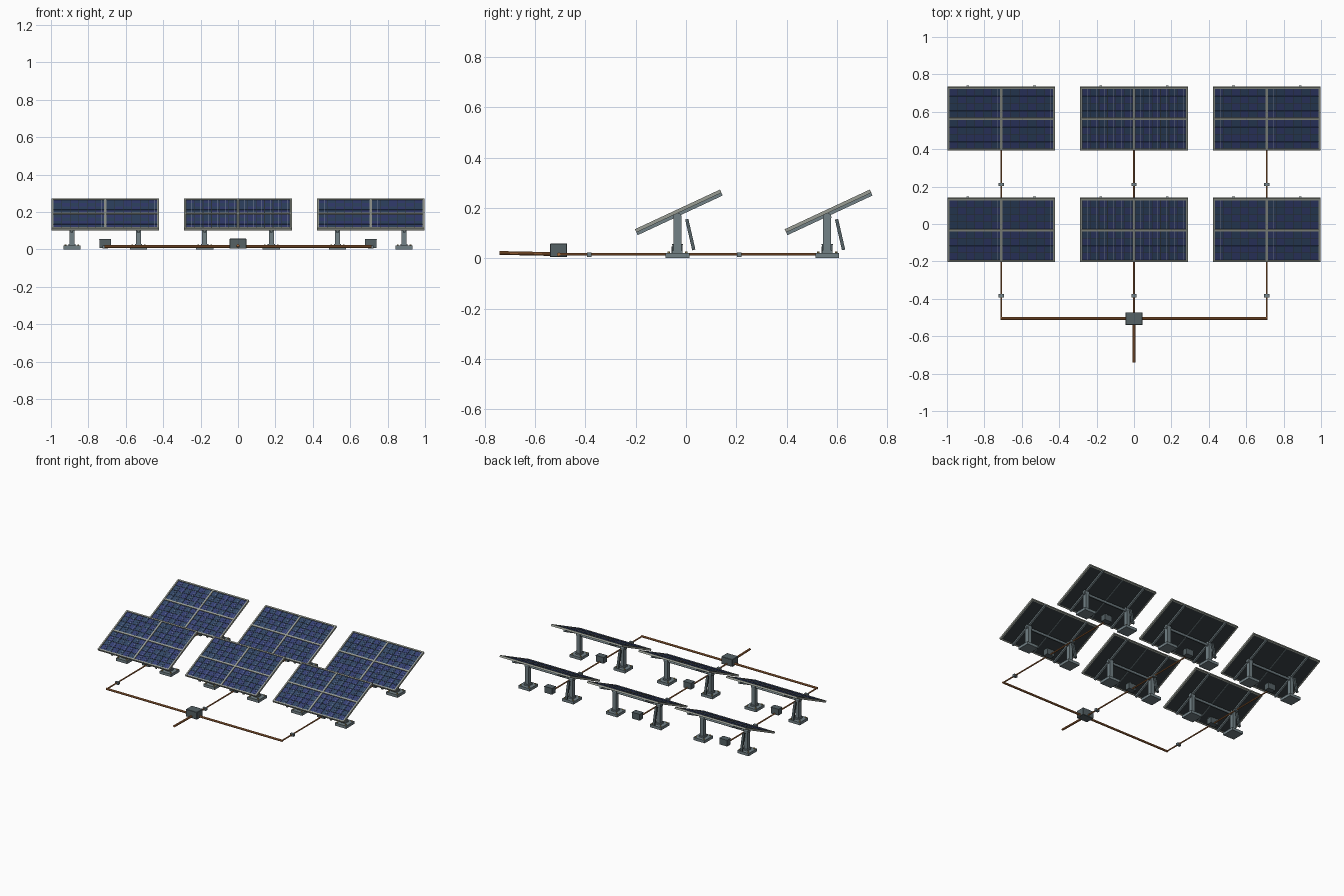
import bpy, bmesh, math, random
from mathutils import Matrix, Vector

if "Cube" in bpy.data.objects:
    bpy.data.objects.remove(bpy.data.objects["Cube"])

random.seed(4)
TILT = math.radians(25)
W, L = 0.575, 0.373                      # panel width and slope length
COLS, ROWS = (-0.71, 0, 0.71), (-0.034, 0.561)


def material(name, rgb):
    m = bpy.data.materials.new(name)
    m.diffuse_color = (*rgb, 1)
    m.use_nodes = True
    m.node_tree.nodes["Principled BSDF"].inputs["Base Color"].default_value = m.diffuse_color
    return m


FRAME = material("frame_grey", (0.32, 0.34, 0.30))
BLUE = material("cell_blue", (0.035, 0.05, 0.17))
NAVY = material("cell_navy", (0.03, 0.06, 0.13))
SILVER = material("wire_silver", (0.25, 0.28, 0.38))
BACK = material("back_sheet", (0.03, 0.04, 0.045))
STEEL = material("steel", (0.17, 0.22, 0.24))
DARK = material("box_grey", (0.09, 0.12, 0.13))
COPPER = material("cable_orange", (0.42, 0.16, 0.05))
BRASS = material("bolt_brass", (0.45, 0.33, 0.1))


def box(bm, c, s, rx=0):
    m = Matrix.Translation(c) @ Matrix.Rotation(rx, 4, 'X') @ Matrix.Diagonal((*s, 1))
    bmesh.ops.create_cube(bm, size=1, matrix=m)


def rod(bm, a, b, r, n=10):
    a, b = Vector(a), Vector(b)
    d = b - a
    m = Matrix.Translation((a + b) / 2) @ d.to_track_quat('Z', 'Y').to_matrix().to_4x4()
    bmesh.ops.create_cone(bm, cap_ends=True, segments=n, radius1=r, radius2=r,
                          depth=d.length, matrix=m)


def finish(bm, name, mat, spots=((0, 0, 0),), tilt=0, z=0):
    """Turn a bmesh into one mesh, placed at every spot."""
    me = bpy.data.meshes.new(name)
    bm.to_mesh(me)
    bm.free()
    me.materials.append(mat)
    for p in spots:
        ob = bpy.data.objects.new(name, me)
        ob.location = (p[0], p[1], p[2] + z)
        ob.rotation_euler.x = tilt
        bpy.context.collection.objects.link(ob)


units = [(x, y, 0) for x in COLS for y in ROWS]
PZ = 0.194                               # height of the panel top at its middle


def panel_part(bm, name, mat):
    finish(bm, name, mat, units, TILT, PZ)


# panel frame: rim plus middle cross bars
bm = bmesh.new()
b = 0.010
for s in (-1, 1):
    box(bm, (s * (W - b) / 2, 0, -0.007), (b, L, 0.014))
    box(bm, (0, s * (L - b) / 2, -0.007), (W - 2 * b, b, 0.014))
box(bm, (0, 0, -0.005), (0.012, L - 2 * b, 0.010))
box(bm, (0, 0, -0.005), (W - 2 * b, 0.012, 0.0098))
panel_part(bm, "panel_frame", FRAME)

# dark back sheet
bm = bmesh.new()
box(bm, (0, 0, -0.009), (W - 2 * b, L - 2 * b, 0.008))
panel_part(bm, "back_sheet", BACK)

# solar cells in two shades and thin conductor wires
cells = (bmesh.new(), bmesh.new())
wires = bmesh.new()
qw, ql = (W - 2 * b - 0.012) / 2, (L - 2 * b - 0.012) / 2
nx, ny = 6, 4
cw, cl = qw / nx, ql / ny
for sx in (-1, 1):
    for sy in (-1, 1):
        for i in range(nx):
            x = sx * (0.006 + (i + 0.5) * cw)
            for j in range(ny):
                y = sy * (0.006 + (j + 0.5) * ql / ny)
                k = (i + j) % 2 if random.random() < 0.8 else random.randint(0, 1)
                box(cells[k], (x, y, -0.0042), (cw - 0.003, cl - 0.003, 0.002))
            box(wires, (x + 0.008, sy * (0.006 + ql / 2), -0.003), (0.0014, ql, 0.001))
panel_part(cells[0], "blue_cells", BLUE)
panel_part(cells[1], "navy_cells", NAVY)
panel_part(wires, "cell_wires", SILVER)

# sloping support rails and back seams
bm = bmesh.new()
for s in (-1, 1):
    box(bm, (s * 0.178, 0, -0.020), (0.014, L, 0.012))
box(bm, (0, 0, -0.0145), (0.006, L - 0.02, 0.003))
panel_part(bm, "support_rails", STEEL)

# posts with concrete-like feet, pivot brackets, cross tube
posts, feet, bolts = bmesh.new(), bmesh.new(), bmesh.new()
for s in (-1, 1):
    x = s * 0.178
    box(feet, (x, 0, 0.010), (0.092, 0.095, 0.020))
    box(posts, (x, 0, 0.092), (0.027, 0.032, 0.144))
    box(posts, (x, 0, 0.025), (0.038, 0.042, 0.010))
    rod(posts, (x - 0.017, 0, 0.163), (x + 0.017, 0, 0.163), 0.017, 12)
    for u in (-1, 1):
        for v in (-1, 1):
            p = Vector((x + u * 0.034, v * 0.035, 0.018))
            rod(bolts, p, p + Vector((0, 0, 0.009)), 0.005, 6)
rod(posts, (-0.2, 0, 0.158), (0.2, 0, 0.158), 0.009, 12)
finish(posts, "posts_and_cross_tube", STEEL, units)
finish(feet, "post_feet", STEEL, units)
finish(bolts, "anchor_bolts", BRASS, units)

# rear strut beside one post
bm = bmesh.new()
d = Vector((0, 0.028, -0.122))
box(bm, (-0.178, 0.051, 0.094), (0.016, 0.013, d.length), math.atan2(0.028, 0.122))
finish(bm, "rear_strut", DARK, units)

# junction box under each panel with a raised lid
bm = bmesh.new()
box(bm, (0, 0, 0.031), (0.060, 0.040, 0.044))
box(bm, (0, -0.021, 0.033), (0.042, 0.004, 0.026))
box(bm, (0, 0, 0.054), (0.064, 0.044, 0.004))
finish(bm, "junction_box", DARK, units)

# small cable connectors in front of each panel
bm = bmesh.new()
box(bm, (0, -0.35, 0.013), (0.028, 0.018, 0.018))
finish(bm, "cable_connector", STEEL, units)

# cables: three branches, collecting line and outgoing lead
bm = bmesh.new()
for x in COLS:
    rod(bm, (x, -0.505, 0.015), (x, ROWS[1], 0.015), 0.005)
finish(bm, "branch_cables", COPPER)
bm = bmesh.new()
rod(bm, (-0.714, -0.505, 0.015), (0.714, -0.505, 0.015), 0.0075)
rod(bm, (0, -0.5, 0.016), (0, -0.741, 0.021), 0.0075)
finish(bm, "main_cable", COPPER)

# collector box
bm = bmesh.new()
box(bm, (0, -0.506, 0.031), (0.090, 0.068, 0.054))
bmesh.ops.bevel(bm, geom=bm.edges[:], offset=0.002, segments=1, affect='EDGES')
finish(bm, "collector_box", DARK)
